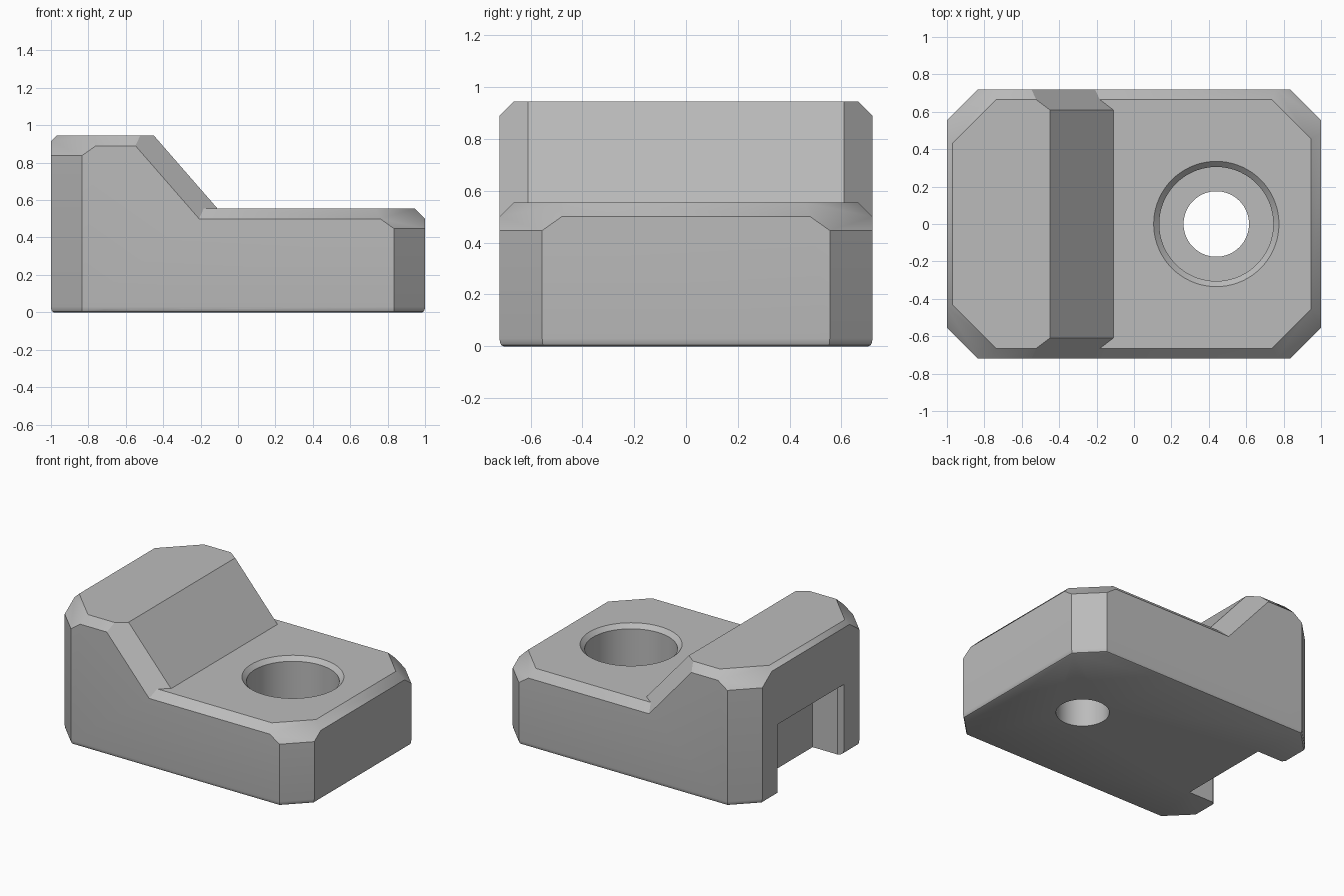
import bpy, bmesh, math
from mathutils import Vector

cube = bpy.data.objects.get("Cube")
if cube:
    bpy.data.objects.remove(cube, do_unlink=True)

grey = bpy.data.materials.new("plain grey")
grey.use_nodes = True
grey.diffuse_color = (0.5, 0.5, 0.5, 1)
grey.node_tree.nodes["Principled BSDF"].inputs["Base Color"].default_value = (0.5, 0.5, 0.5, 1)

HALF_X, HALF_Y = 1.0, 0.72
CORNER = 1.555           # corner faces lie on |x| + |y| = CORNER
LOW, HIGH = 0.555, 0.945  # deck and raised end heights
HOLE_X = 0.44


def new_object(name, bm):
    bmesh.ops.recalc_face_normals(bm, faces=bm.faces)
    mesh = bpy.data.meshes.new(name)
    bm.to_mesh(mesh)
    bm.free()
    mesh.materials.append(grey)
    obj = bpy.data.objects.new(name, mesh)
    bpy.context.collection.objects.link(obj)
    return obj


def box(x0, x1, half_y, z0, z1):
    bm = bmesh.new()
    bmesh.ops.create_cube(bm, size=1)
    for v in bm.verts:
        v.co = ((x0 + x1) / 2 + v.co.x * (x1 - x0), v.co.y * 2 * half_y,
                (z0 + z1) / 2 + v.co.z * (z1 - z0))
    return bm


def cut(bm, point, normal):
    """Remove everything in front of a plane and cap the opening."""
    geom = bm.verts[:] + bm.edges[:] + bm.faces[:]
    bmesh.ops.bisect_plane(bm, geom=geom, dist=1e-5, plane_co=point,
                           plane_no=normal, clear_outer=True)
    bmesh.ops.holes_fill(bm, edges=[e for e in bm.edges if e.is_boundary])


def finish_sides(bm, end, top, end_chamfer):
    """Clip the corners, chamfer the top rim and round the bottom rim."""
    s = math.sqrt(0.5)
    sides = [(Vector((end, 0, 0)), HALF_X, end_chamfer)]
    for y in (-1, 1):
        sides.append((Vector((0, y, 0)), HALF_Y, 0.055))
        sides.append((Vector((end * s, y * s, 0)), CORNER * s, 0.108))
    for n, d, c in sides:
        cut(bm, n * d, n)
    for n, d, c in sides:
        cut(bm, n * d + Vector((0, 0, top - c)), n + Vector((0, 0, 1)))
    steps = 3
    arc = [(0.015 * (1 - math.cos(a)), 0.03 * (1 - math.sin(a)))
           for a in (i * math.pi / 2 / steps for i in range(steps + 1))]
    for (i0, z0), (i1, z1) in zip(arc, arc[1:]):
        for n, d, c in sides:
            cut(bm, n * (d - i0) + Vector((0, 0, z0)), n * (z0 - z1) - Vector((0, 0, i1 - i0)))


def boolean(obj, other, operation):
    mod = obj.modifiers.new(operation.lower(), "BOOLEAN")
    mod.object, mod.operation, mod.solver = other, operation, "EXACT"
    bpy.context.view_layer.objects.active = obj
    bpy.ops.object.modifier_apply(modifier=mod.name)
    bpy.data.objects.remove(other, do_unlink=True)


# Low deck
bm = box(-0.7, HALF_X, HALF_Y, 0, LOW)
finish_sides(bm, 1, LOW, 0.055)
block = new_object("clamp_block", bm)

# Raised end with sloping face and chamfered slope edges
bm = box(-HALF_X, 0.4, HALF_Y, 0, HIGH)
finish_sides(bm, -1, HIGH, 0.03)
slope = Vector((0.39, 0, 0.34)).normalized()
crest = Vector((-0.45, 0, HIGH))
cut(bm, crest, slope)
for y in (-1, 1):
    cut(bm, crest + Vector((0, y * 0.61, 0)), slope + Vector((0, y, 0)))
boolean(block, new_object("raised_end", bm), "UNION")

# Stepped bolt hole, spun from a radius and height profile
bm = bmesh.new()
profile = [(0, -0.1), (0.175, -0.1), (0.175, 0.235), (0.305, 0.235),
           (0.305, LOW - 0.03), (0.335, LOW), (0.335, 0.7), (0, 0.7)]
verts = [bm.verts.new((HOLE_X + r, 0, z)) for r, z in profile]
edges = [bm.edges.new(pair) for pair in zip(verts, verts[1:])]
bmesh.ops.spin(bm, geom=verts + edges, cent=(HOLE_X, 0, 0), axis=(0, 0, 1),
               angle=math.tau, steps=72)
bmesh.ops.remove_doubles(bm, verts=bm.verts, dist=1e-4)
boolean(block, new_object("bolt_hole_cutter", bm), "DIFFERENCE")

# Slot in the raised end, flared at its mouth
bm = bmesh.new()
plan = [(-0.77, 0.35), (-0.97, 0.35), (-1.07, 0.45)]
outline = plan + [(x, -y) for x, y in reversed(plan)]
face = bm.faces.new([bm.verts.new((x, y, -0.1)) for x, y in outline])
top = bmesh.ops.extrude_face_region(bm, geom=[face])["geom"]
bmesh.ops.translate(bm, vec=(0, 0, 0.605),
                    verts=[g for g in top if isinstance(g, bmesh.types.BMVert)])
boolean(block, new_object("slot_cutter", bm), "DIFFERENCE")

# Tidy and shade
bm = bmesh.new()
bm.from_mesh(block.data)
bmesh.ops.remove_doubles(bm, verts=bm.verts, dist=1e-4)
bmesh.ops.dissolve_limit(bm, angle_limit=math.radians(0.5), verts=bm.verts, edges=bm.edges)
bm.to_mesh(block.data)
bm.free()
bpy.ops.object.select_all(action="DESELECT")
block.select_set(True)
bpy.context.view_layer.objects.active = block
bpy.ops.object.shade_smooth_by_angle(angle=math.radians(32))
